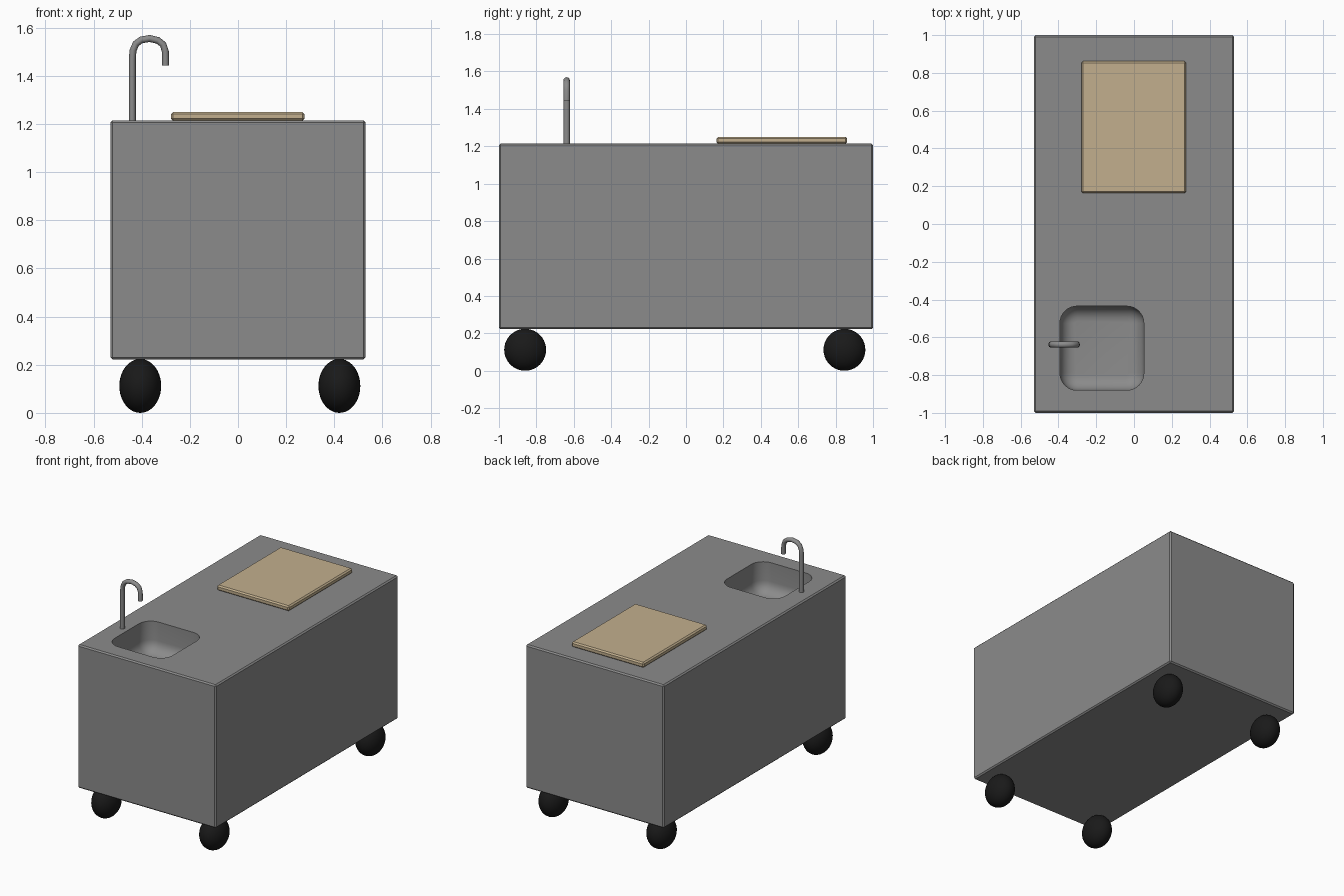
import bpy, bmesh, math

if "Cube" in bpy.data.objects:
    bpy.data.objects.remove(bpy.data.objects["Cube"])


def material(name, color):
    m = bpy.data.materials.new(name)
    m.diffuse_color = color
    m.use_nodes = True
    m.node_tree.nodes["Principled BSDF"].inputs["Base Color"].default_value = m.diffuse_color
    return m


def smooth(ob, angle):
    bpy.ops.object.select_all(action='DESELECT')
    ob.select_set(True)
    bpy.context.view_layer.objects.active = ob
    bpy.ops.object.shade_smooth_by_angle(angle=math.radians(angle))


def finish(bm, name, mat, angle=30):
    bmesh.ops.recalc_face_normals(bm, faces=bm.faces[:])
    me = bpy.data.meshes.new(name)
    bm.to_mesh(me)
    bm.free()
    ob = bpy.data.objects.new(name, me)
    bpy.context.collection.objects.link(ob)
    me.materials.append(mat)
    smooth(ob, angle)
    return ob


def box_bm(lo, hi):
    bm = bmesh.new()
    bmesh.ops.create_cube(bm, size=1)
    for v in bm.verts:
        v.co = [(a + b) / 2 + c * (b - a) for a, b, c in zip(lo, hi, v.co)]
    return bm


def bevel(bm, edges, width, segments):
    bmesh.ops.bevel(bm, geom=edges, offset=width, segments=segments,
                    profile=0.5, affect='EDGES')


wood = material("wood", (0.54, 0.43, 0.27, 1))
rubber = material("rubber", (0.01, 0.01, 0.01, 1))
steel = material("steel", (0.26, 0.26, 0.26, 1))

# Cabinet with chamfered edges
bm = box_bm((-0.53, -1, 0.222), (0.53, 1, 1.215))
bevel(bm, bm.edges[:], 0.009, 1)
cabinet = finish(bm, "cabinet", steel)

# Basin cutter: rounded corners, then a rounded floor edge
bm = box_bm((-0.392, -0.88, 1.005), (0.052, -0.435, 1.3))
bevel(bm, [e for e in bm.edges
           if abs(e.verts[0].co.z - e.verts[1].co.z) > 0.1], 0.09, 8)
bevel(bm, [e for e in bm.edges
           if all(v.co.z < 1.01 for v in e.verts)], 0.08, 6)
cutter = finish(bm, "basin_cutter", steel)
cutter.hide_render = True
cut = cabinet.modifiers.new("basin", 'BOOLEAN')
cut.object, cut.operation, cut.solver = cutter, 'DIFFERENCE', 'EXACT'
bpy.context.view_layer.objects.active = cabinet
bpy.ops.object.modifier_apply(modifier=cut.name)
bpy.data.objects.remove(cutter)
smooth(cabinet, 30)

# Chopping board
bm = box_bm((-0.278, 0.163, 1.213), (0.276, 0.862, 1.25))
bevel(bm, bm.edges[:], 0.009, 1)
finish(bm, "chopping_board", wood)

# Ball-shaped wheels, narrower across
for side, x in (("left", -0.406), ("right", 0.421)):
    for end, y in (("front", -0.86), ("back", 0.847)):
        bm = bmesh.new()
        bmesh.ops.create_uvsphere(bm, u_segments=32, v_segments=20, radius=1)
        for v in bm.verts:
            v.co = (x + v.co.x * 0.087, y + v.co.y * 0.112,
                    0.112 + v.co.z * 0.112)
        finish(bm, f"{end}_{side}_wheel", rubber, 60)

# Tap: round pipe swept along a hooked path
path = [(-0.439, 1.205), (-0.439, 1.47), (-0.436, 1.505), (-0.424, 1.533),
        (-0.402, 1.549), (-0.367, 1.555), (-0.333, 1.547), (-0.311, 1.53),
        (-0.302, 1.502), (-0.301, 1.443)]
bm = bmesh.new()
rings = []
for i, (x, z) in enumerate(path):
    a, b = path[max(i - 1, 0)], path[min(i + 1, len(path) - 1)]
    dx, dz = b[0] - a[0], b[1] - a[1]
    length = math.hypot(dx, dz)
    ring = []
    for k in range(16):
        t = math.tau * k / 16
        r = 0.0145 * math.cos(t)
        ring.append(bm.verts.new((x + r * dz / length,
                                  -0.638 + 0.0165 * math.sin(t),
                                  z - r * dx / length)))
    rings.append(ring)
for r0, r1 in zip(rings, rings[1:]):
    for k in range(16):
        j = (k + 1) % 16
        bm.faces.new((r0[k], r0[j], r1[j], r1[k]))
bm.faces.new(rings[0])
bm.faces.new(rings[-1])
finish(bm, "tap", steel, 45)
